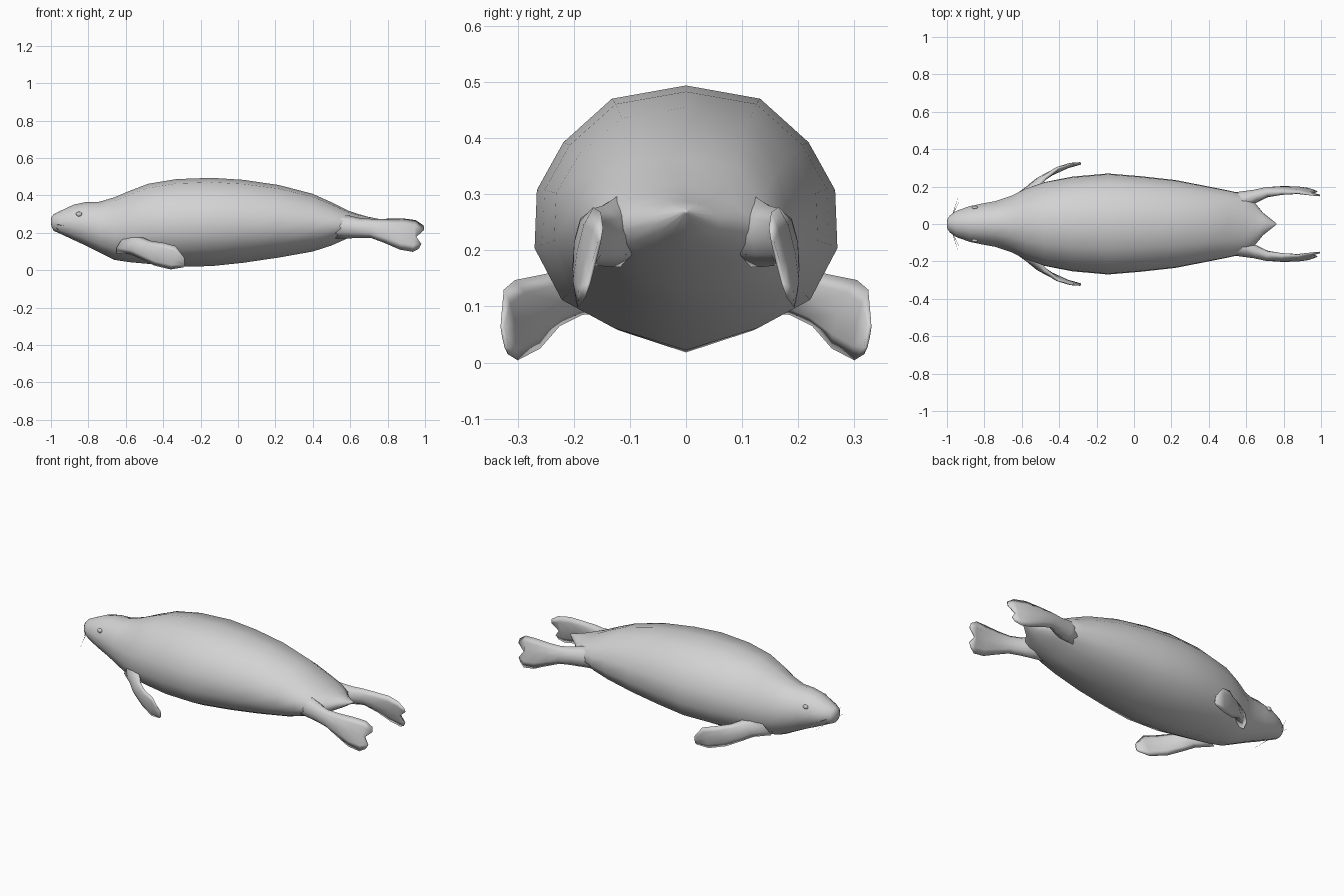
import bpy, bmesh
from mathutils import Vector

cube = bpy.data.objects.get("Cube")
if cube:
    bpy.data.objects.remove(cube, do_unlink=True)

grey = bpy.data.materials.new("seal_grey")
grey.use_nodes = True
grey.diffuse_color = (0.65, 0.65, 0.65, 1)
grey.node_tree.nodes["Principled BSDF"].inputs["Base Color"].default_value = grey.diffuse_color


def finish(bm, name):
    """Turn a bmesh into a smooth grey object."""
    bmesh.ops.recalc_face_normals(bm, faces=bm.faces[:])
    mesh = bpy.data.meshes.new(name)
    bm.to_mesh(mesh)
    bm.free()
    mesh.materials.append(grey)
    for p in mesh.polygons:
        p.use_smooth = True
    obj = bpy.data.objects.new(name, mesh)
    bpy.context.collection.objects.link(obj)
    return obj


def skin(bm, rings):
    """Join neighbouring closed rings with quads."""
    rings = [[bm.verts.new(p) for p in ring] for ring in rings]
    n = len(rings[0])
    for a, b in zip(rings, rings[1:]):
        for i in range(n):
            j = (i + 1) % n
            bm.faces.new((a[i], a[j], b[j], b[i]))
    return rings


# Body: stations of x, half width, belly height, back height
stations = [
    (-0.998, 0.025, 0.235, 0.285), (-0.985, 0.045, 0.21, 0.30),
    (-0.95, 0.07, 0.195, 0.317), (-0.88, 0.095, 0.162, 0.35),
    (-0.81, 0.11, 0.13, 0.365), (-0.74, 0.123, 0.095, 0.366),
    (-0.66, 0.15, 0.055, 0.39), (-0.58, 0.19, 0.043, 0.424),
    (-0.48, 0.225, 0.034, 0.462), (-0.33, 0.253, 0.018, 0.487),
    (-0.14, 0.27, 0.022, 0.494), (0.03, 0.256, 0.04, 0.483),
    (0.22, 0.235, 0.068, 0.455), (0.40, 0.20, 0.10, 0.408),
    (0.50, 0.18, 0.132, 0.363), (0.59, 0.16, 0.172, 0.318),
    (0.645, 0.115, 0.195, 0.30), (0.69, 0.06, 0.22, 0.287),
    (0.76, 0.004, 0.265, 0.273),
]
torso_half = [(0, 1), (.49, .95), (.81, .785), (.985, .605),
              (1, .385), (.82, .19), (.48, .085), (0, 0)]
head_half = [(0, 1), (.45, .94), (.8, .78), (1, .55),
             (.96, .35), (.77, .15), (.42, .04), (0, 0)]


def body_ring(x, w, low, high):
    blend = min(1, max(0, (x + 0.9) / 0.5))
    half = [(a[0] + (b[0] - a[0]) * blend, a[1] + (b[1] - a[1]) * blend)
            for a, b in zip(head_half, torso_half)]
    full = half + [(-y, z) for y, z in half[-2:0:-1]]
    return [Vector((x, y * w, low + z * (high - low))) for y, z in full]


bm = bmesh.new()
rings = skin(bm, [body_ring(*s) for s in stations])
for ring, x in ((rings[0], -1.0), (rings[-1], 0.762)):
    tip = bm.verts.new((x, 0, sum(v.co.z for v in ring) / len(ring)))
    for i, v in enumerate(ring):
        bm.faces.new((v, ring[(i + 1) % len(ring)], tip))
finish(bm, "body")


def flipper(name, sections, side, notch):
    """Loft a blade through (upper edge, lower edge, thickness) sections."""
    mids = [(Vector(u) + Vector(l)) / 2 for u, l, t in sections]
    rings = []
    for k, (u, l, t) in enumerate(sections):
        u, l = Vector(u), Vector(l)
        path = mids[min(k + 1, len(mids) - 1)] - mids[max(k - 1, 0)]
        out = path.cross(l - u).normalized() * t / 2
        ring = [u]
        ring += [u.lerp(l, f) + out * g for f, g in ((.2, .8), (.5, 1), (.8, .8))]
        ring += [l]
        ring += [u.lerp(l, f) - out * g for f, g in ((.8, .8), (.5, 1), (.2, .8))]
        if k == len(sections) - 1:
            for i in (2, 6):
                ring[i].x -= notch
            for i in (0, 4):
                ring[i].x -= 0.008
        rings.append([Vector((p.x, p.y * side, p.z)) for p in ring])
    bm = bmesh.new()
    rings = skin(bm, rings)
    for r in (rings[0], rings[-1]):
        for cap in ((0, 1, 7), (1, 2, 6, 7), (2, 3, 5, 6), (3, 4, 5)):
            bm.faces.new([r[i] for i in cap])
    finish(bm, name)


front = [
    ((-.56, .15, .20), (-.65, .12, .09), .07),
    ((-.51, .205, .175), (-.575, .185, .085), .045),
    ((-.47, .25, .158), (-.53, .225, .065), .035),
    ((-.40, .305, .147), (-.45, .26, .025), .025),
    ((-.335, .325, .13), (-.36, .30, .004), .018),
    ((-.285, .33, .075), (-.285, .318, .015), .008),
]
hind = [
    ((.48, .10, .31), (.48, .11, .17), .11),
    ((.58, .125, .295), (.58, .13, .17), .095),
    ((.65, .147, .28), (.65, .152, .172), .07),
    ((.71, .165, .275), (.71, .175, .173), .055),
    ((.79, .168, .275), (.785, .19, .145), .042),
    ((.88, .165, .277), (.865, .197, .11), .028),
    ((.95, .152, .268), (.935, .193, .098), .016),
    ((1.0, .148, .24), (.975, .18, .115), .007),
]


def rod(bm, a, b, r):
    """Thin tapered three-sided rod."""
    a, b = Vector(a), Vector(b)
    s = (b - a).cross(Vector((0, 0, 1))).normalized() * r
    up = Vector((0, 0, r))
    base = [bm.verts.new(a + d) for d in (s, up - s, -up)]
    tip = bm.verts.new(b)
    bm.faces.new(base)
    for i in range(3):
        bm.faces.new((base[i], base[(i + 1) % 3], tip))


for side, label in ((1, "left"), (-1, "right")):
    flipper("front_flipper_" + label, front, side, 0)
    flipper("hind_flipper_" + label, hind, side, 0.035)

    # Fine whiskers sweeping back from the muzzle
    bm = bmesh.new()
    for drop in (0, 0.02):
        rod(bm, (-.97, side * .05, .245 - drop),
            (-.92 - drop, side * .145, .235 - 2 * drop), 0.0015)
    finish(bm, "whiskers_" + label)

    # Small eye swelling set into the head
    bm = bmesh.new()
    bmesh.ops.create_uvsphere(bm, u_segments=12, v_segments=8, radius=0.016)
    eye = finish(bm, "eye_" + label)
    eye.scale = (1, 0.6, 0.8)
    eye.location = (-.85, side * .088, .30)
